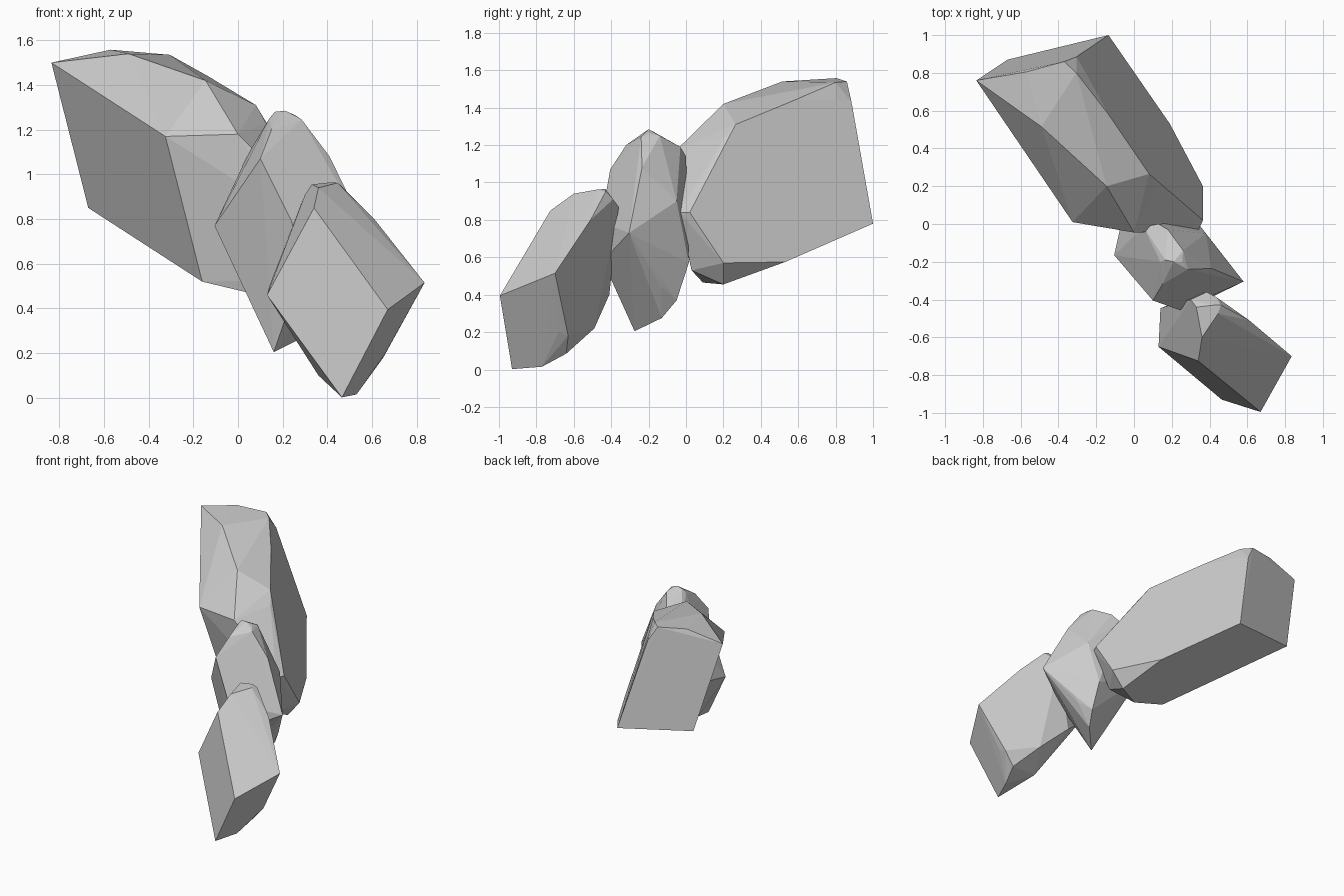
import bpy, bmesh, math


def boulder(name, corners):
    """Faceted rock: convex hull of a few corner points, near-flat facets merged."""
    bm = bmesh.new()
    for c in corners:
        bm.verts.new(c)
    res = bmesh.ops.convex_hull(bm, input=bm.verts[:])
    junk = {g for g in res["geom_interior"] + res["geom_unused"]
            if isinstance(g, bmesh.types.BMVert)}
    bmesh.ops.delete(bm, geom=list(junk), context='VERTS')
    bmesh.ops.dissolve_limit(bm, angle_limit=math.radians(3),
                             verts=bm.verts[:], edges=bm.edges[:])
    bmesh.ops.recalc_face_normals(bm, faces=bm.faces[:])
    me = bpy.data.meshes.new(name)
    bm.to_mesh(me)
    bm.free()
    ob = bpy.data.objects.new(name, me)
    bpy.context.collection.objects.link(ob)
    return ob


# Large rock at the back
boulder("large_rock", [
    (-.835, .76, 1.50), (-.57, .805, 1.558), (-.49, .515, 1.54), (-.37, .86, 1.54),
    (-.305, .80, 1.535), (-.255, .80, 1.44), (-.305, .885, 1.43), (-.255, .91, 1.26),
    (-.135, .58, 1.44), (-.145, .20, 1.42), (.08, .265, 1.31), (.125, .20, 1.23),
    (-.325, .01, 1.17), (0, -.045, 1.18), (.045, -.04, 1.14),
    (-.67, .87, .85), (-.135, 1.0, .78), (.19, .53, .575), (.365, .20, .57),
    (.365, .02, .84), (.34, -.035, .84), (.20, -.04, .84),
    (-.16, .12, .52), (.07, .09, .465), (.27, .20, .455), (.25, .03, .53),
])

# Middle rock
boulder("middle_rock", [
    (.165, -.19, 1.28), (.21, -.20, 1.285), (.255, -.20, 1.265), (.285, -.24, 1.245),
    (.26, -.14, 1.25), (.14, -.20, 1.25), (.15, -.32, 1.20), (.10, -.405, 1.07),
    (.41, -.235, 1.08), (.58, -.305, .73), (.24, -.455, .79), (.29, -.445, .58),
    (-.105, -.165, .77), (-.075, -.03, .76), (.05, -.015, 1.10), (.13, 0, 1.14),
    (.18, -.03, 1.19), (.16, -.275, .205), (.30, -.13, .275), (.40, -.13, .44),
    (.43, -.14, .495), (.34, -.05, .37), (.33, .015, .57), (.38, -.05, .90),
])

# Small rock at the front
boulder("small_rock", [
    (.34, -.725, .85), (.36, -.60, .94), (.42, -.43, .965), (.445, -.475, .962),
    (.46, -.43, .95), (.33, -.44, .955), (.30, -.40, .91), (.385, -.36, .87),
    (.44, -.39, .91), (.61, -.51, .80), (.835, -.70, .515), (.67, -.995, .395),
    (.465, -.93, .002), (.13, -.65, .46), (.14, -.445, .50), (.26, -.41, .40),
    (.36, -.66, .10), (.53, -.77, .015), (.57, -.64, .085), (.45, -.49, .22),
    (.66, -.68, .20), (.65, -.63, .18),
])
